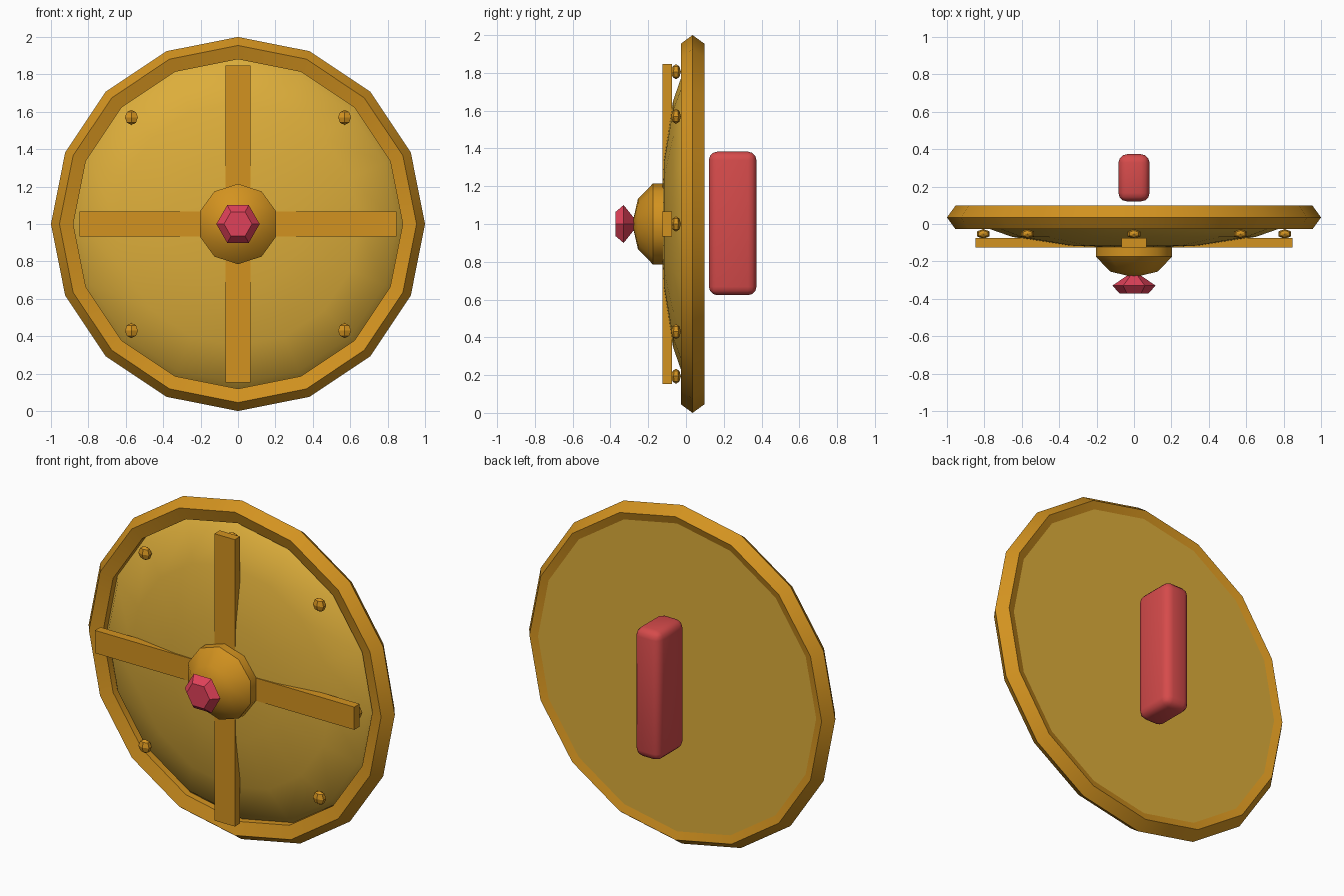
import bpy, bmesh, math
from math import sin, cos, pi
from mathutils import Matrix

if "Cube" in bpy.data.objects:
    bpy.data.objects.remove(bpy.data.objects["Cube"], do_unlink=True)

MID = 1.0  # height of the shield centre


def material(name, color):
    m = bpy.data.materials.new(name)
    m.use_nodes = True
    m.diffuse_color = (*color, 1)
    m.node_tree.nodes["Principled BSDF"].inputs["Base Color"].default_value = (*color, 1)
    return m


bronze = material("bronze", (0.65, 0.29, 0.014))
gold = material("pale gold", (0.72, 0.42, 0.043))
red = material("grip red", (0.67, 0.07, 0.07))
pink = material("gem pink", (0.74, 0.053, 0.1))


def finish(name, bm, mat, smooth=True):
    bmesh.ops.remove_doubles(bm, verts=bm.verts, dist=0.0005)
    bmesh.ops.recalc_face_normals(bm, faces=bm.faces)
    me = bpy.data.meshes.new(name)
    bm.to_mesh(me)
    bm.free()
    ob = bpy.data.objects.new(name, me)
    bpy.context.collection.objects.link(ob)
    me.materials.append(mat)
    if smooth:
        bpy.ops.object.select_all(action="DESELECT")
        ob.select_set(True)
        bpy.context.view_layer.objects.active = ob
        bpy.ops.object.shade_smooth_by_angle(angle=math.radians(40))


def lathe(name, profile, sides, mat, depth=0, turn=0, loop=False, smooth=True):
    """Turn (radius, y) points around the front-back axis through the centre."""
    bm = bmesh.new()
    rings = []
    for r, y in profile:
        angles = [turn + 2 * pi * i / sides for i in range(sides)]
        rings.append([bm.verts.new((r * sin(a), depth + y, MID + r * cos(a))) for a in angles])
    pairs = list(zip(rings, rings[1:]))
    if loop:
        pairs.append((rings[-1], rings[0]))
    for p, q in pairs:
        for i in range(sides):
            j = (i + 1) % sides
            bm.faces.new((p[i], p[j], q[j], q[i]))
    if not loop:  # close open ends with flat caps
        for ring, (r, _) in ((rings[0], profile[0]), (rings[-1], profile[-1])):
            if r > 0.001:
                bm.faces.new(ring)
    finish(name, bm, mat, smooth)


def arc(radius, depth, steps, span):
    """Part of an ellipse, starting at the front pole."""
    return [(radius * sin(span * i / steps), -depth * cos(span * i / steps)) for i in range(steps + 1)]


def box(name, size, center, mat, bevel=0):
    bm = bmesh.new()
    bmesh.ops.create_cube(bm, size=1)
    for v in bm.verts:
        v.co = [c + s * k for c, s, k in zip(center, size, v.co)]
    if bevel:
        bmesh.ops.bevel(bm, geom=bm.edges[:], offset=bevel, segments=3, profile=0.5, affect="EDGES")
    finish(name, bm, mat, smooth=bevel > 0)


# Domed shield face with a flat back
lathe("shield_face", arc(0.92, 0.215, 4, pi / 2), 16, gold, depth=0.083)

# Rim with a five-sided section
section = [(0.934 + 0.066 * cos(2 * pi * i / 5), 0.066 * sin(2 * pi * i / 5)) for i in range(5)]
lathe("rim", section, 16, bronze, depth=0.035, loop=True)

# Crossed bars
box("vertical_bar", (0.134, 0.05, 1.694), (0, -0.1, MID), bronze)
box("horizontal_bar", (1.694, 0.05, 0.134), (0, -0.1, MID), bronze)

# Rivets, every eighth of a turn
for k in range(8):
    a = k * pi / 4
    bm = bmesh.new()
    place = Matrix.Translation((0.806 * sin(a), -0.053, MID + 0.806 * cos(a)))
    bmesh.ops.create_uvsphere(bm, u_segments=6, v_segments=4, radius=0.04,
                              matrix=place @ Matrix.Diagonal((1, 0.65, 1, 1)))
    finish(f"rivet_{k + 1}", bm, bronze, smooth=False)

# Central boss with a cut gem
lathe("boss", arc(0.226, 0.16, 5, pi), 10, bronze, depth=-0.125)
lathe("gem", [(0.075, -0.372), (0.116, -0.33), (0, -0.25)], 6, pink, turn=pi / 6, smooth=False)

# Grip behind the shield
box("grip", (0.166, 0.252, 0.76), (0, 0.247, MID + 0.003), red, bevel=0.045)
